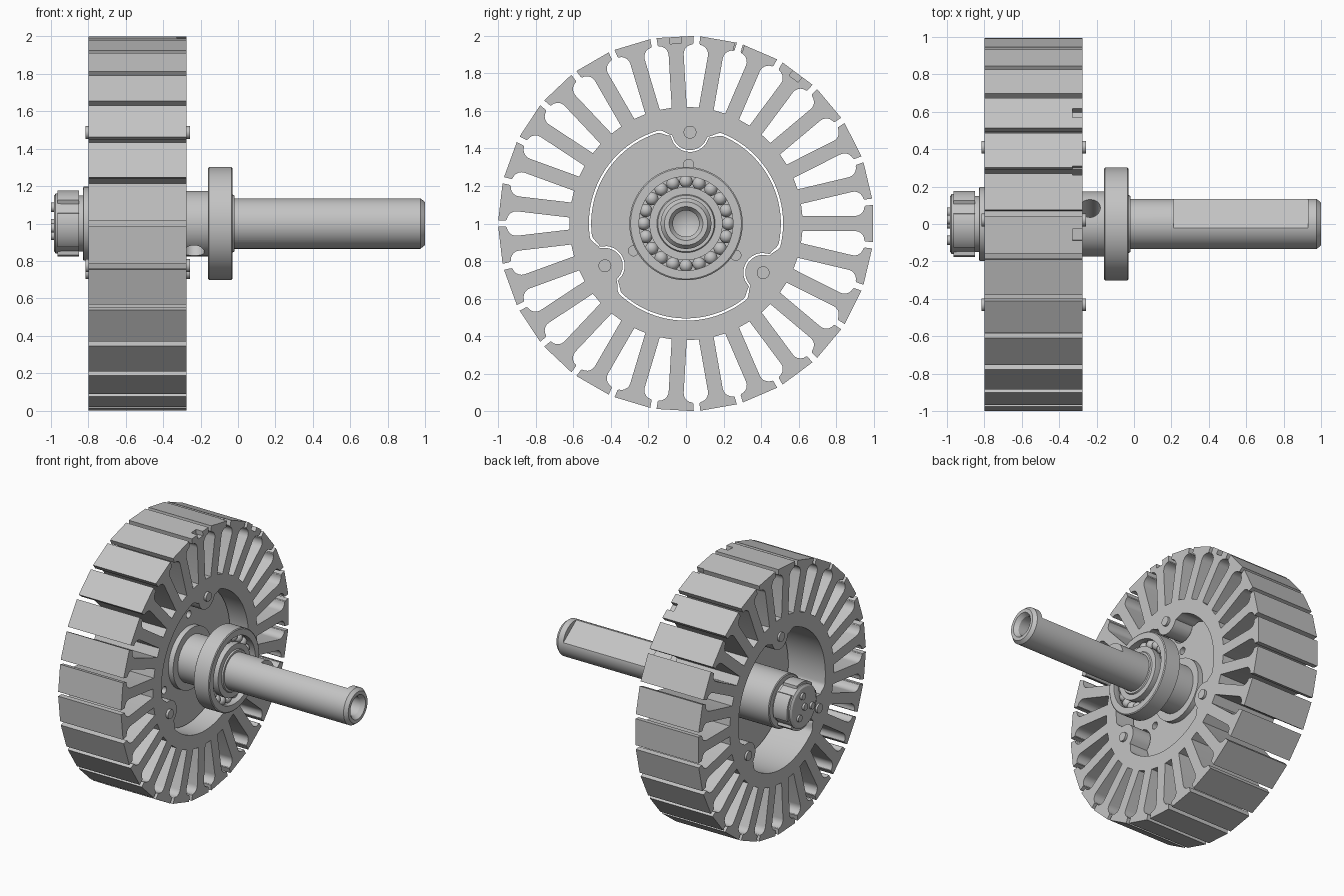
import bpy, bmesh, math
from mathutils import Matrix, Vector

if "Cube" in bpy.data.objects:
    bpy.data.objects.remove(bpy.data.objects["Cube"], do_unlink=True)

steel = bpy.data.materials.new("grey steel")
steel.diffuse_color = (0.55, 0.55, 0.55, 1)
steel.use_nodes = True
steel.node_tree.nodes["Principled BSDF"].inputs["Base Color"].default_value = (0.55, 0.55, 0.55, 1)

AXIS = Vector((0, 0, 1))                       # the shaft runs along x at z = 1
TO_WORLD = Matrix(((0, 0, 1, 0), (1, 0, 0, 0), (0, 1, 0, 1), (0, 0, 0, 1)))


def polar(r, deg):
    return r * math.cos(math.radians(deg)), r * math.sin(math.radians(deg))


def finish(name, mesh):
    ob = bpy.data.objects.new(name, mesh)
    bpy.context.collection.objects.link(ob)
    mesh.materials.clear()
    mesh.materials.append(steel)
    return ob


def smooth(ob):
    bpy.ops.object.select_all(action='DESELECT')
    ob.select_set(True)
    bpy.context.view_layer.objects.active = ob
    bpy.ops.object.shade_smooth_by_angle(angle=math.radians(32))


def from_bmesh(name, bm):
    bmesh.ops.remove_doubles(bm, verts=bm.verts, dist=1e-5)
    bmesh.ops.recalc_face_normals(bm, faces=bm.faces)
    mesh = bpy.data.meshes.new(name)
    bm.to_mesh(mesh)
    bm.free()
    ob = finish(name, mesh)
    smooth(ob)
    return ob


def lathe(name, profile, steps=64):
    """Turn a list of (x, radius) points around the shaft axis."""
    bm = bmesh.new()
    vs = [bm.verts.new((x, 0, 1 + r)) for x, r in profile]
    es = [bm.edges.new(p) for p in zip(vs, vs[1:])]
    bmesh.ops.spin(bm, geom=vs + es, cent=AXIS, axis=(1, 0, 0),
                   angle=2 * math.pi, steps=steps, use_merge=False)
    return from_bmesh(name, bm)


def prism(name, loops, x0, x1):
    """Extrude closed (y, z) outlines along x; inner outlines become holes."""
    cu = bpy.data.curves.new(name + "_outline", 'CURVE')
    cu.dimensions, cu.fill_mode, cu.extrude = '2D', 'BOTH', (x1 - x0) / 2
    for pts in loops:
        sp = cu.splines.new('POLY')
        sp.points.add(len(pts) - 1)
        for p, (y, z) in zip(sp.points, pts):
            p.co = (y, z, 0, 1)
        sp.use_cyclic_u = True
    tmp = bpy.data.objects.new(name + "_outline", cu)
    bpy.context.collection.objects.link(tmp)
    dg = bpy.context.evaluated_depsgraph_get()
    mesh = bpy.data.meshes.new_from_object(tmp.evaluated_get(dg))
    bpy.data.objects.remove(tmp, do_unlink=True)
    bm = bmesh.new()
    bm.from_mesh(mesh)
    bpy.data.meshes.remove(mesh)
    bm.transform(Matrix.Translation(((x0 + x1) / 2, 0, 0)) @ TO_WORLD)
    return from_bmesh(name, bm)


def box(name, size, deg, r, x):
    """Box of size (along x, tangential, radial), turned to an angle round the axis."""
    bm = bmesh.new()
    bmesh.ops.create_cube(bm, size=1)
    bm.transform(Matrix.Diagonal((*size, 1)))
    bm.transform(Matrix.Translation((x, 0, r)))
    bm.transform(Matrix.Translation(AXIS) @ Matrix.Rotation(math.radians(deg - 90), 4, 'X'))
    return from_bmesh(name, bm)


def cut(ob, cutters):
    for c in cutters:
        m = ob.modifiers.new("cut", 'BOOLEAN')
        m.operation, m.solver, m.object = 'DIFFERENCE', 'EXACT', c
        bpy.ops.object.select_all(action='DESELECT')
        bpy.context.view_layer.objects.active = ob
        ob.select_set(True)
        bpy.ops.object.modifier_apply(modifier=m.name)
    smooth(ob)


def remove(obs):
    for o in obs:
        bpy.data.objects.remove(o, do_unlink=True)


def circle(r, n=32, at=(0, 0)):
    return [(at[0] + math.cos(2 * math.pi * i / n) * r,
             at[1] + math.sin(2 * math.pi * i / n) * r) for i in range(n)]


# Ring outline with three rounded lobes pointing inwards around the pins
LOBES, PIN_R = (87.5, 207.5, 327.5), 0.487


def lobed(R, a):
    pts, limit = [], math.degrees(math.asin(a / PIN_R))
    for deg in range(360):
        d = min(abs((deg - l + 180) % 360 - 180) for l in LOBES)
        rad = math.radians(d)
        if d < limit:
            r = PIN_R * math.cos(rad) - math.sqrt(a * a - (PIN_R * math.sin(rad)) ** 2)
        else:
            t = min(1, (d - limit) / 8)
            edge = PIN_R * math.cos(math.radians(limit))
            r = edge + (R - edge) * t * t * (3 - 2 * t)
        pts.append(polar(r, deg))
    return pts


# Laminated core: 27 teeth with flared, flat-topped shoes
TEETH = 27
half = [(0.04, 0.62)]
half += [(0.09 - 0.05 * math.cos(t * math.pi / 10), 0.90 + 0.05 * math.sin(t * math.pi / 10)) for t in range(6)]
half += [(0.095, 0.955), (0.0995, 0.995)]
tooth = [(-u, v) for u, v in half] + [(u, v) for u, v in reversed(half)]
outer = []
for k in range(TEETH):
    c, s = polar(1, 360 * k / TEETH)
    outer += [(v * c - u * -s * -1, v * s + u * c) for u, v in tooth]
core = prism("stator_core", [outer, lobed(0.517, 0.095)], -0.80, -0.275)

# Small locating notches in the rim
notches = [box("notch_cutter", (0.12, w, 0.08), a, 1.0, -0.27)
           for a, w in ((93.33, 0.06), (73.33, 0.05), (53.33, 0.06))]
cut(core, notches)
remove(notches)

# Hub plate nested inside the ring, with three blind holes
plate_edge = lobed(0.505, 0.105)
prism("hub_plate_back", [plate_edge], -0.50, -0.46)
prism("hub_plate_front", [plate_edge] + [circle(0.027, 20, polar(0.315, l)) for l in LOBES], -0.46, -0.42)

# Pins through the lobes
for i, l in enumerate(LOBES):
    prism(f"pin_{i + 1}", [circle(0.034, 32, polar(PIN_R, l))], -0.815, -0.257)

# Sleeve and shaft, with a cable hole through both and a flat on the shaft
sleeve = lathe("hub_sleeve", [(-0.83, 0), (-0.83, 0.19), (-0.825, 0.197), (-0.42, 0.197), (-0.42, 0.23),
                              (-0.38, 0.23), (-0.38, 0.175), (-0.155, 0.175), (-0.155, 0)])
shaft = lathe("shaft", [(-0.97, 0), (-0.97, 0.13), (-0.86, 0.13), (-0.86, 0.15), (-0.82, 0.15), (-0.82, 0.135),
                        (0.975, 0.135), (1, 0.115), (1, 0.09), (0.97, 0.07), (0.80, 0.07), (0.76, 0)])
bm = bmesh.new()
bmesh.ops.create_cone(bm, cap_ends=True, segments=32, radius1=0.055, radius2=0.055, depth=0.6)
bm.transform(Matrix.Translation((-0.235, 0, 1)) @ Matrix.Rotation(math.radians(60 - 90), 4, 'X'))
hole = from_bmesh("cable_hole_cutter", bm)
flat = box("flat_cutter", (0.72, 0.4, 0.1), 54, 0.145, 0.57)
cut(sleeve, [hole])
cut(shaft, [hole, flat])
remove([hole, flat])

# Ball bearing
lathe("bearing_outer_race", [(-0.16, 0.25), (-0.16, 0.295), (-0.155, 0.302), (-0.035, 0.302),
                             (-0.03, 0.295), (-0.03, 0.25), (-0.07, 0.25), (-0.095, 0.262),
                             (-0.12, 0.25), (-0.16, 0.25)], 96)
lathe("bearing_inner_race", [(-0.16, 0.13), (-0.16, 0.195), (-0.12, 0.195), (-0.095, 0.188),
                             (-0.07, 0.195), (-0.03, 0.195), (-0.03, 0.155), (-0.02, 0.15),
                             (-0.02, 0.13), (-0.16, 0.13)])
bm = bmesh.new()
BALLS = 20
for i in range(BALLS):
    y, z = polar(0.225, 360 * i / BALLS)
    bmesh.ops.create_uvsphere(bm, u_segments=20, v_segments=12, radius=0.035,
                              matrix=Matrix.Translation((-0.095, y, z + 1)))
from_bmesh("bearing_balls", bm)

# Slotted nut and end cap with small studs
nut = []
for deg in range(0, 360, 3):
    d = abs((deg - 59 + 45) % 90 - 45)
    nut.append(polar(0.158 if d < 13 else 0.177, deg))
prism("slotted_nut", [nut], -0.965, -0.85)
lathe("end_cap", [(-0.95, 0), (-0.95, 0.16), (-0.975, 0.16), (-0.985, 0.145), (-0.985, 0)])
for i, (r, a) in enumerate(((0, 0), (0.09, 75), (0.09, 195), (0.09, 315))):
    prism(f"end_stud_{i + 1}", [circle(0.025, 20, polar(r, a))], -1.0, -0.97)
